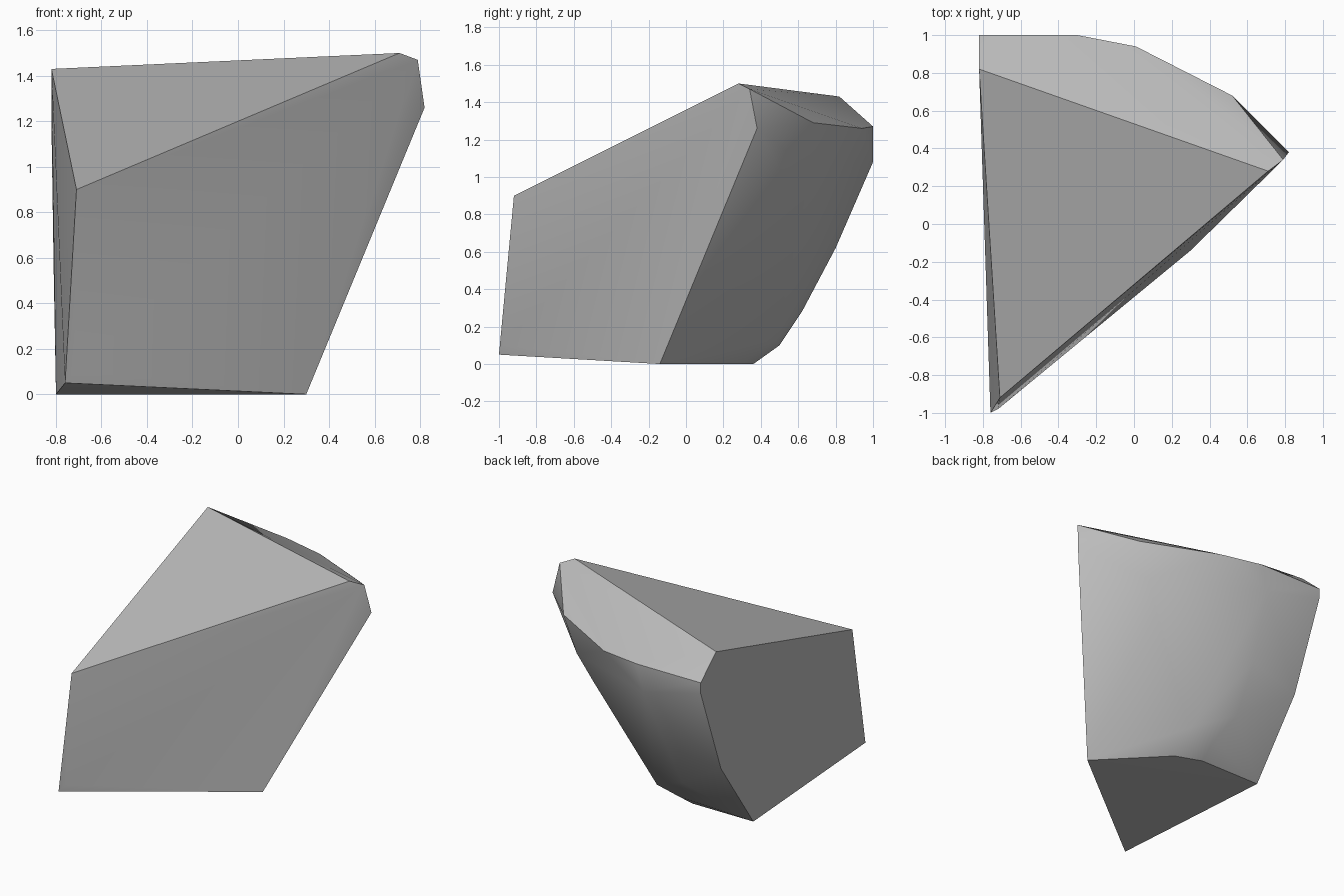
import bpy
import bmesh
from math import radians

# Remove the default cube only
default_cube = bpy.data.objects.get("Cube")
if default_cube:
    bpy.data.objects.remove(default_cube, do_unlink=True)


def make_material(name, grey):
    """Plain matte grey for both viewport and render."""
    material = bpy.data.materials.new(name)
    material.use_nodes = True
    colour = (grey, grey, grey, 1.0)
    material.diffuse_color = colour
    shader = material.node_tree.nodes["Principled BSDF"]
    shader.inputs["Base Color"].default_value = colour
    shader.inputs["Roughness"].default_value = 0.9
    return material


def make_hull(name, points, material):
    """Wrap a tight convex skin around a set of corner points."""
    bm = bmesh.new()
    for point in points:
        bm.verts.new(point)
    bmesh.ops.convex_hull(bm, input=bm.verts[:], use_existing_faces=False)
    loose = [v for v in bm.verts if not v.link_faces]
    bmesh.ops.delete(bm, geom=loose, context="VERTS")
    # Merge nearly flat triangles into clean cleaved faces
    bmesh.ops.dissolve_limit(bm, angle_limit=radians(1.5),
                             verts=bm.verts[:], edges=bm.edges[:])
    bmesh.ops.recalc_face_normals(bm, faces=bm.faces[:])
    mesh = bpy.data.meshes.new(name)
    bm.to_mesh(mesh)
    bm.free()
    mesh.materials.append(material)
    obj = bpy.data.objects.new(name, mesh)
    bpy.context.collection.objects.link(obj)
    return obj


# Flat base the stone rests on
base = [(.3, -.14, 0), (-.12, .29, 0), (-.31, .36, 0), (-.8, .36, 0)]

# Pointed front edge
front_edge = [(-.76, -1, .05), (-.72, -.98, .1), (-.71, -.92, .9)]

# Sloping top ridge
ridge = [(-.82, .82, 1.43), (.71, .28, 1.5), (.79, .34, 1.47)]

# Rim where the top meets the rounded back
rim = [(.82, .38, 1.26), (.52, .68, 1.29), (.01, .94, 1.26),
       (-.3, 1, 1.27), (-.82, 1, 1.27)]

# Rounded back
back = [(-.82, 1, 1.19), (-.35, 1, 1.08), (.42, .67, 1.03),
        (.32, .62, .83), (-.4, .8, .62), (-.81, .75, .54),
        (-.4, .62, .28), (-.3, .5, .1), (-.1, .48, .13)]

stone = make_material("stone grey", 0.5)
rock = make_hull("rock_shard", base + front_edge + ridge + rim + back, stone)

# Smooth the rounded back, keep the cleaved edges crisp
bpy.ops.object.select_all(action="DESELECT")
rock.select_set(True)
bpy.context.view_layer.objects.active = rock
bpy.ops.object.shade_smooth_by_angle(angle=radians(35))
